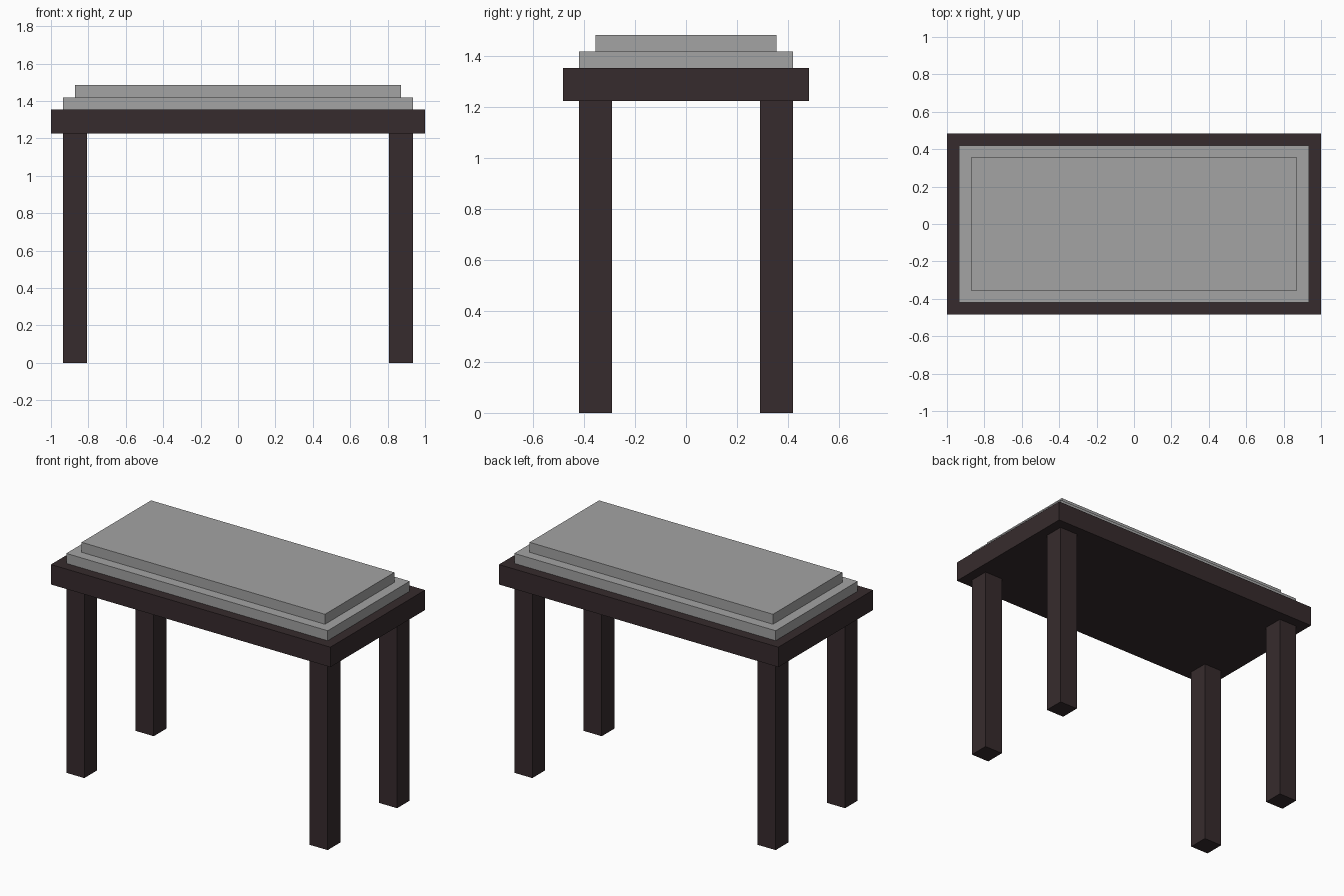
import bpy

cube = bpy.data.objects.get("Cube")
if cube:
    bpy.data.objects.remove(cube, do_unlink=True)

U = 2 / 31  # the table is laid out on a grid 31 units long


def make_material(name, rgb):
    mat = bpy.data.materials.new(name)
    mat.use_nodes = True
    mat.diffuse_color = (*rgb, 1)
    mat.node_tree.nodes["Principled BSDF"].inputs["Base Color"].default_value = (*rgb, 1)
    return mat


def box(name, size, centre, bottom, mat):
    """Box with size in grid units, standing on the given height."""
    sx, sy, sz = size
    bpy.ops.mesh.primitive_cube_add(
        size=1, location=(centre[0] * U, centre[1] * U, (bottom + sz / 2) * U))
    obj = bpy.context.object
    obj.name = obj.data.name = name
    obj.scale = (sx * U, sy * U, sz * U)
    bpy.ops.object.transform_apply(location=False, rotation=False, scale=True)
    obj.data.materials.append(mat)
    return obj


dark_wood = make_material("dark brown wood", (0.037, 0.024, 0.026))
grey = make_material("grey cushion", (0.366, 0.366, 0.366))

# Four square legs
for end, y in (("front", -5.5), ("back", 5.5)):
    for side, x in (("right", -13.5), ("left", 13.5)):
        box(f"{end}_{side}_leg", (2, 2, 19), (x, y), 0, dark_wood)

# Top slab and the two stepped pads on it
box("table_top", (31, 15, 2), (0, 0), 19, dark_wood)
box("lower_pad", (29, 13, 1), (0, 0), 21, grey)
box("upper_pad", (27, 11, 1), (0, 0), 22, grey)
